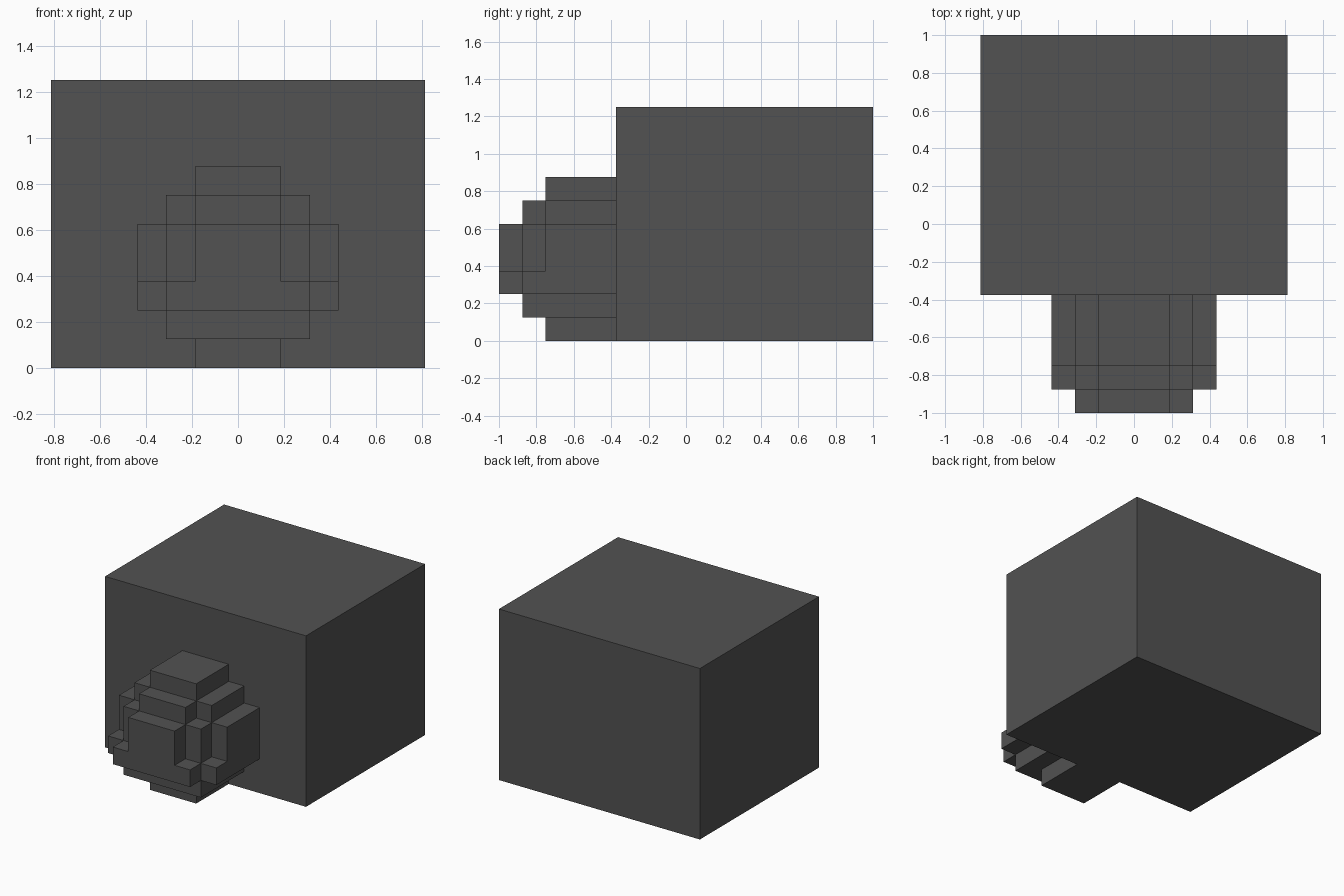
import bpy
import bmesh

cube = bpy.data.objects.get("Cube")
if cube:
    bpy.data.objects.remove(cube, do_unlink=True)

U = 1 / 16          # block grid unit
BODY_FRONT = -6     # front plane of the body, in grid units

grey = bpy.data.materials.new("dark_grey")
grey.use_nodes = True
colour = (0.085, 0.085, 0.085, 1)
grey.diffuse_color = colour
grey.node_tree.nodes["Principled BSDF"].inputs["Base Color"].default_value = colour


def prism(name, outline, z0, z1):
    """Extrude a flat outline (grid units) from z0 to z1."""
    bm = bmesh.new()
    base = bm.faces.new([bm.verts.new((x * U, y * U, z0 * U)) for x, y in outline])
    top = bmesh.ops.extrude_face_region(bm, geom=[base])["geom"]
    verts = [v for v in top if isinstance(v, bmesh.types.BMVert)]
    bmesh.ops.translate(bm, vec=(0, 0, (z1 - z0) * U), verts=verts)
    bmesh.ops.recalc_face_normals(bm, faces=bm.faces)
    mesh = bpy.data.meshes.new(name)
    bm.to_mesh(mesh)
    bm.free()
    mesh.materials.append(grey)
    obj = bpy.data.objects.new(name, mesh)
    bpy.context.collection.objects.link(obj)
    return obj


def stepped_outline(steps, back):
    """Mirrored stair-step outline from (half width, front y) pairs, narrowest first."""
    half = []
    for i, (w, y) in enumerate(steps):
        if i:
            half.append((steps[i - 1][0], y))
        half.append((w, y))
    half.append((steps[-1][0], back))
    return half + [(-x, y) for x, y in reversed(half)]


# Main body block
prism("body", stepped_outline([(13, BODY_FRONT)], 16), 0, 20)

# Rounded front knob, stacked in stepped layers from the ground up
layers = [
    ("knob_base", 0, 2, [(3, -12)]),
    ("knob_lower", 2, 4, [(5, -14)]),
    ("knob_shelf", 4, 6, [(5, -16), (7, -14)]),
    ("knob_middle", 6, 10, [(3, -16), (5, -14), (7, -12)]),
    ("knob_upper", 10, 12, [(3, -14), (5, -12)]),
    ("knob_cap", 12, 14, [(3, -12)]),
]
for name, z0, z1, steps in layers:
    prism(name, stepped_outline(steps, BODY_FRONT), z0, z1)
